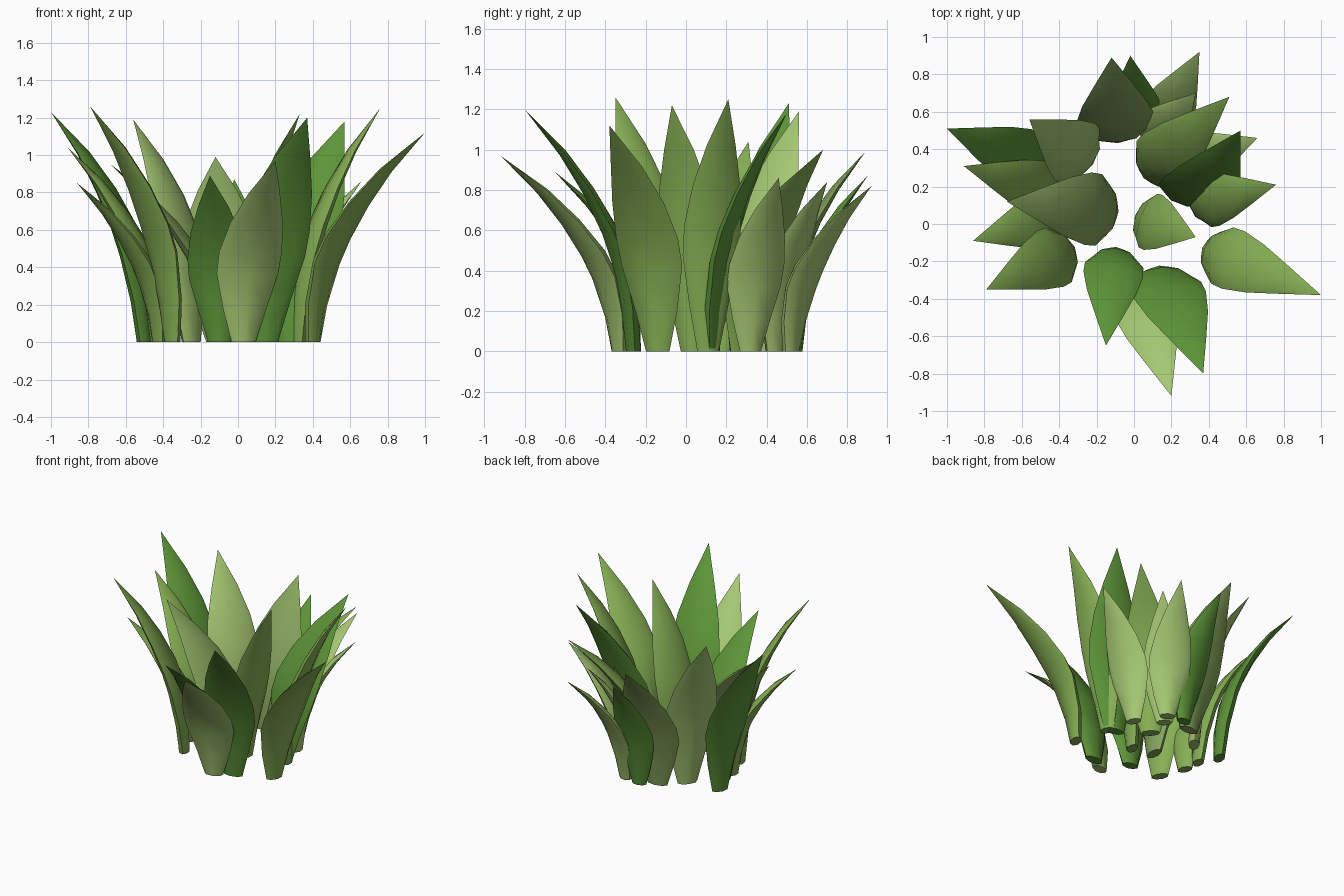
import bpy, bmesh
from math import cos, sin, pi, radians, atan2
from mathutils import Vector

if "Cube" in bpy.data.objects:
    bpy.data.objects.remove(bpy.data.objects["Cube"])

# Leaf colours
GREENS = {
    "light": (0.38, 0.58, 0.17, 1),
    "mid": (0.24, 0.43, 0.09, 1),
    "deep": (0.11, 0.30, 0.04, 1),
    "olive": (0.24, 0.37, 0.11, 1),
}
MATS = {}
for name, col in GREENS.items():
    m = bpy.data.materials.new(name + "_green")
    m.diffuse_color = col
    m.use_nodes = True
    m.node_tree.nodes["Principled BSDF"].inputs["Base Color"].default_value = m.diffuse_color
    MATS[name] = m

# Blade profile: height fraction, outward fraction, width fraction, thickness
RINGS = [
    (0.00, 0.00, 0.38, 0.075),
    (0.18, 0.03, 0.68, 0.090),
    (0.38, 0.12, 0.98, 0.092),
    (0.50, 0.22, 1.00, 0.082),
    (0.66, 0.41, 0.83, 0.060),
    (0.82, 0.65, 0.50, 0.038),
]
SIDES = 8


def leaf(name, base, tip, width, colour, facing=None):
    """Thick lens-section blade curving from the base out to a pointed tip."""
    b, t = Vector((*base, 0)), Vector(tip)
    ang = radians(facing) if facing is not None else atan2(t.y - b.y, t.x - b.x)
    side = Vector((-sin(ang), cos(ang), 0))

    def at(h, r):
        return Vector((b.x + (t.x - b.x) * r, b.y + (t.y - b.y) * r, t.z * h))

    path = [at(r[0], r[1]) for r in RINGS] + [t]
    bm = bmesh.new()
    rings = []
    for i, (h, r, w, th) in enumerate(RINGS):
        if i == 0:
            normal = Vector((cos(ang), sin(ang), 0))
        else:
            normal = side.cross((path[i + 1] - path[i - 1]).normalized()).normalized()
        ring = []
        for k in range(SIDES):
            a = 2 * pi * k / SIDES
            p = path[i] + side * (cos(a) * w * width / 2) + normal * (sin(a) * th / 2)
            ring.append(bm.verts.new(p))
        rings.append(ring)
    for r0, r1 in zip(rings, rings[1:]):
        for k in range(SIDES):
            n = (k + 1) % SIDES
            bm.faces.new((r0[k], r0[n], r1[n], r1[k]))
    apex = bm.verts.new(t)
    for k in range(SIDES):
        bm.faces.new((rings[-1][k], rings[-1][(k + 1) % SIDES], apex))
    bm.faces.new(rings[0])
    bmesh.ops.recalc_face_normals(bm, faces=bm.faces)
    me = bpy.data.meshes.new(name)
    bm.to_mesh(me)
    bm.free()
    me.materials.append(MATS[colour])
    ob = bpy.data.objects.new(name, me)
    bpy.context.collection.objects.link(ob)
    bpy.ops.object.select_all(action='DESELECT')
    ob.select_set(True)
    bpy.context.view_layer.objects.active = ob
    bpy.ops.object.shade_smooth_by_angle(angle=radians(50))


# Centre and front leaves
leaf("centre_leaf", (0.04, 0.03), (0.33, -0.07, 1.22), 0.31, "mid")
leaf("front_leaf_1", (0.14, -0.26), (0.37, -0.80, 1.20), 0.39, "deep", -85)
leaf("front_leaf_2", (0.03, -0.33), (0.20, -0.92, 0.97), 0.35, "light")
leaf("front_leaf_3", (-0.10, -0.16), (-0.15, -0.65, 0.89), 0.32, "deep")

# Right leaves
leaf("right_leaf_1", (0.40, -0.14), (1.00, -0.38, 1.12), 0.33, "mid")
leaf("right_leaf_2", (0.33, 0.11), (0.76, 0.21, 1.25), 0.29, "mid")
leaf("right_leaf_3", (0.29, 0.13), (0.57, 0.50, 1.18), 0.40, "deep", 80)
leaf("right_leaf_4", (0.27, 0.32), (0.66, 0.46, 0.86), 0.29, "light")

# Back leaves
leaf("back_leaf_1", (0.08, 0.27), (0.51, 0.68, 1.00), 0.35, "mid")
leaf("back_leaf_2", (0.10, 0.44), (0.33, 0.70, 0.84), 0.29, "light")
leaf("back_leaf_3", (0.14, 0.52), (0.35, 0.92, 0.82), 0.29, "light")
leaf("back_leaf_4", (0.01, 0.54), (-0.02, 0.90, 0.87), 0.29, "deep")
leaf("back_leaf_5", (-0.09, 0.47), (-0.12, 0.89, 0.99), 0.42, "olive")

# Left leaves
leaf("left_leaf_1", (-0.25, 0.34), (-0.56, 0.56, 1.19), 0.37, "light")
leaf("left_leaf_2", (-0.50, 0.31), (-1.00, 0.51, 1.23), 0.33, "deep")
leaf("left_leaf_3", (-0.43, 0.17), (-0.91, 0.31, 1.04), 0.29, "mid")
leaf("left_leaf_4", (-0.42, 0.04), (-0.86, -0.09, 0.85), 0.29, "mid")
leaf("left_leaf_5", (-0.35, -0.14), (-0.79, -0.35, 1.26), 0.33, "mid")
leaf("left_leaf_6", (-0.12, 0.07), (-0.68, 0.12, 0.95), 0.39, "olive")
